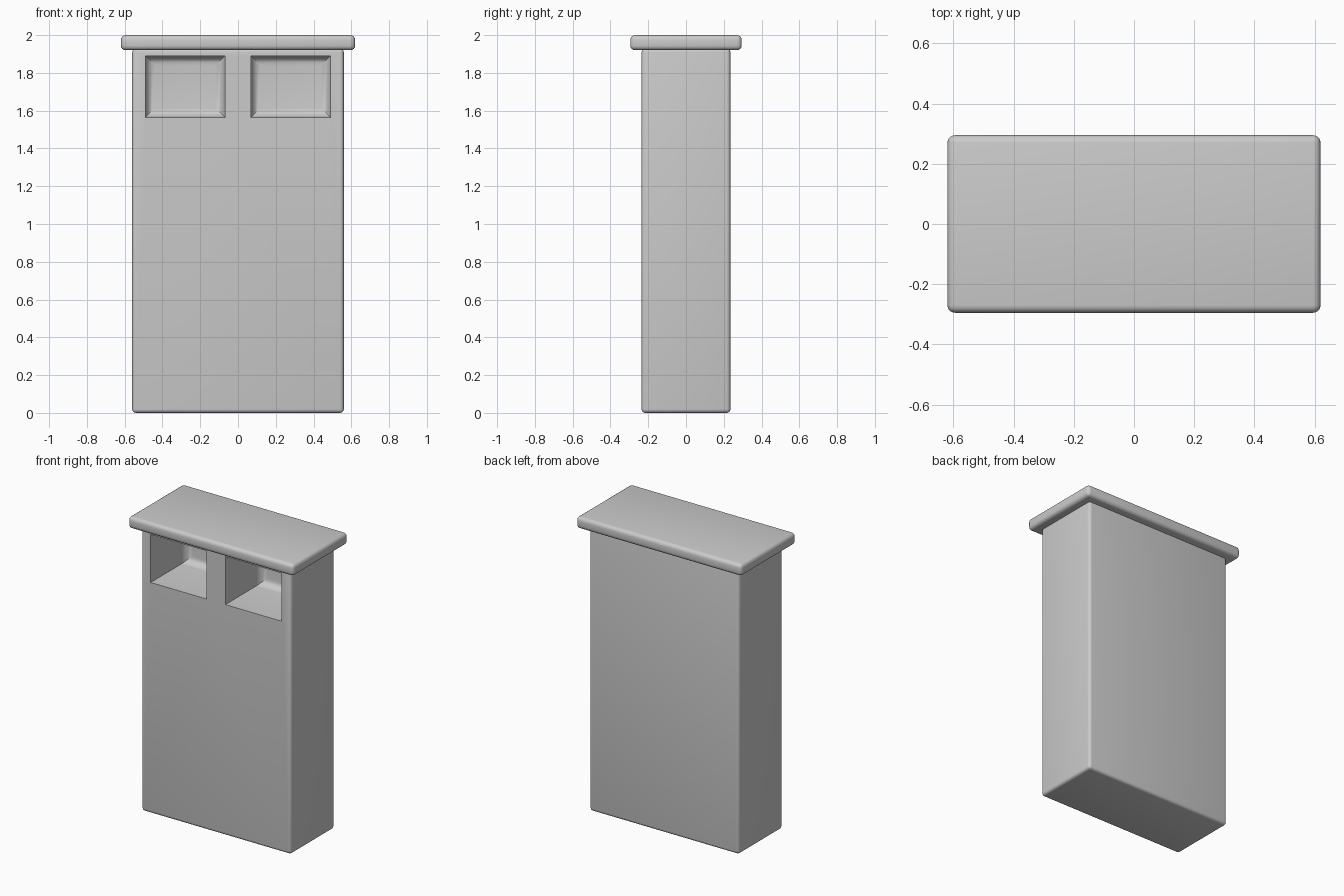
import bpy, bmesh, math
from mathutils import Vector

if "Cube" in bpy.data.objects:
    bpy.data.objects.remove(bpy.data.objects["Cube"])


def box(name, lo, hi, bevel=0.0, segments=4, pick=lambda e: True):
    """Box between two corners with rounded edges chosen by pick."""
    lo, hi = Vector(lo), Vector(hi)
    bm = bmesh.new()
    bmesh.ops.create_cube(bm, size=1)
    for v in bm.verts:
        v.co = Vector(((lo[i] + hi[i]) / 2 + v.co[i] * (hi[i] - lo[i]) for i in range(3)))
    edges = [e for e in bm.edges if pick(e)]
    bmesh.ops.bevel(bm, geom=edges, offset=bevel, segments=segments,
                    profile=0.5, affect='EDGES')
    mesh = bpy.data.meshes.new(name)
    bm.to_mesh(mesh)
    bm.free()
    ob = bpy.data.objects.new(name, mesh)
    bpy.context.collection.objects.link(ob)
    return ob


def smooth(ob):
    bpy.ops.object.select_all(action='DESELECT')
    ob.select_set(True)
    bpy.context.view_layer.objects.active = ob
    bpy.ops.object.shade_smooth_by_angle(angle=math.radians(35))


# Tall cabinet body, running slightly into the top slab
body = box("cabinet_body", (-0.56, -0.235, 0), (0.56, 0.235, 1.93), 0.02)

# Overhanging top slab
slab = box("top_slab", (-0.62, -0.295, 1.92), (0.62, 0.295, 2.0), 0.025)

# Two open compartments, rounded where the walls meet the back
BACK = 0.14
for side, x0, x1 in (("left", -0.49, -0.07), ("right", 0.07, 0.49)):
    cutter = box(side + "_compartment_cutter", (x0, -0.4, 1.565), (x1, BACK, 1.89), 0.05, 5,
                 lambda e: all(v.co.y > BACK - 0.001 for v in e.verts))
    cut = body.modifiers.new(side + "_compartment", 'BOOLEAN')
    cut.operation = 'DIFFERENCE'
    cut.solver = 'EXACT'
    cut.object = cutter
    bpy.context.view_layer.objects.active = body
    bpy.ops.object.modifier_apply(modifier=cut.name)
    bpy.data.objects.remove(cutter)

smooth(body)
smooth(slab)
